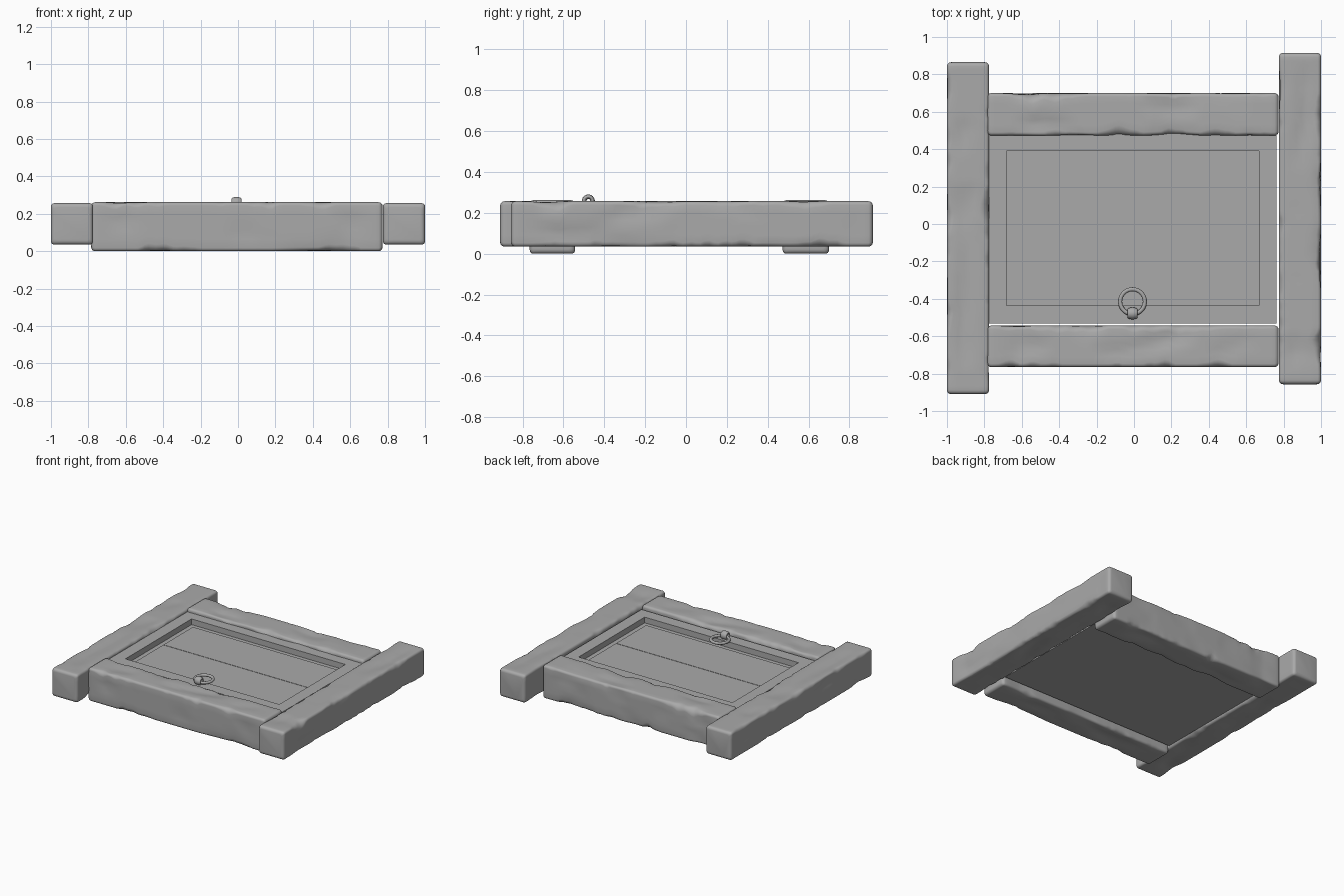
import bpy, bmesh, math
from mathutils import Vector, noise

if "Cube" in bpy.data.objects:
    bpy.data.objects.remove(bpy.data.objects["Cube"])

grey = bpy.data.materials.new("stone_grey")
grey.diffuse_color = (0.4, 0.4, 0.4, 1)
grey.use_nodes = True
grey.node_tree.nodes["Principled BSDF"].inputs["Base Color"].default_value = grey.diffuse_color


def finish(bm, name, smooth=True):
    bmesh.ops.recalc_face_normals(bm, faces=bm.faces)
    me = bpy.data.meshes.new(name)
    bm.to_mesh(me)
    bm.free()
    me.materials.append(grey)
    ob = bpy.data.objects.new(name, me)
    bpy.context.collection.objects.link(ob)
    if smooth:
        bpy.ops.object.select_all(action='DESELECT')
        ob.select_set(True)
        bpy.context.view_layer.objects.active = ob
        bpy.ops.object.shade_smooth_by_angle(angle=math.radians(40))
    return ob


def section(w, h, t, length, seed):
    """Rounded rectangle with worn corners and gently dented sides."""
    fade = min(1, max(0, (min(t, length - t) - 0.05) / 0.12))
    corners = [(1, -1), (1, 1), (-1, 1), (-1, -1)]
    arcs = []
    for k, (sx, sy) in enumerate(corners):
        n = noise.noise(Vector((t * 5.5, k * 7.3, seed)))
        n += 0.5 * noise.noise(Vector((t * 15, k * 3.1, seed + 5)))
        r = 0.018 + fade * 0.045 * max(0, n)
        a0 = math.radians(-90 + 90 * k)
        arcs.append([Vector((sx * (w / 2 - r) + r * math.cos(a0 + i * math.pi / 8),
                             sy * (h / 2 - r) + r * math.sin(a0 + i * math.pi / 8)))
                     for i in range(5)])
    pts = []
    for k in range(4):
        pts += arcs[k]
        a, b = arcs[k][-1], arcs[(k + 1) % 4][0]
        pts += [a.lerp(b, i / 5) for i in range(1, 5)]
    out = []
    for p in pts:
        d = noise.noise(Vector((t * 3.5, p.x * 9 + seed, p.y * 9)))
        dent = fade * 0.02 * max(0, d)
        out.append(p * (1 - dent / max(p.length, 0.01)))
    return out


def beam(name, x, y, z, axis, seed):
    """Rough timber filling the ranges x, y, z and running along axis 0 or 1."""
    rng = (x, y, z)
    size = [b - a for a, b in rng]
    mid = [(a + b) / 2 for a, b in rng]
    length, w, h = size[axis], size[1 - axis], size[2]
    # rounded ends are loops that shrink toward the end faces
    R = 0.022
    cap = [(R * (1 - math.cos(a)), R * (1 - math.sin(a)))
           for a in (0, math.pi / 8, math.pi / 4, 3 * math.pi / 8, math.pi / 2)]
    n = 80
    stations = cap + [(R + (length - 2 * R) * i / n, 0) for i in range(1, n)]
    stations += [(length - t, s) for t, s in reversed(cap)]
    bm = bmesh.new()
    loops = []
    for t, shrink in stations:
        loop = []
        for p in section(w, h, t, length, seed):
            u = p.x * (1 - 2 * shrink / w)
            v = p.y * (1 - 2 * shrink / h)
            co = (t - length / 2, u) if axis == 0 else (u, t - length / 2)
            loop.append(bm.verts.new((mid[0] + co[0], mid[1] + co[1], mid[2] + v)))
        loops.append(loop)
    for a, b in zip(loops, loops[1:]):
        for i in range(len(a)):
            j = (i + 1) % len(a)
            bm.faces.new((a[i], a[j], b[j], b[i]))
    bm.faces.new(loops[0])
    bm.faces.new(loops[-1])
    return finish(bm, name)


def box(bm, x, y, z):
    verts = bmesh.ops.create_cube(bm, size=1)["verts"]
    for v in verts:
        v.co = [a + (c + 0.5) * (b - a) for c, (a, b) in zip(v.co, (x, y, z))]


# Frame timbers
beam("left_beam", (-1, -0.775), (-0.91, 0.865), (0.035, 0.257), 1, 1.7)
beam("right_beam", (0.775, 1), (-0.857, 0.915), (0.035, 0.257), 1, 14.2)
beam("front_beam", (-0.785, 0.773), (-0.765, -0.543), (0, 0.262), 0, 27.4)
beam("back_beam", (-0.785, 0.773), (0.473, 0.7), (0, 0.262), 0, 41.9)

# Door slab with a sunken centre
bm = bmesh.new()
box(bm, (-0.775, 0.762), (-0.531, 0.485), (0.055, 0.235))
top = max(bm.faces, key=lambda f: f.calc_center_median().z)
bmesh.ops.inset_region(bm, faces=[top], thickness=0.133)
floor = bmesh.ops.extrude_face_region(bm, geom=[top])["geom"]
bmesh.ops.translate(bm, vec=(0, 0, -0.045),
                    verts=[g for g in floor if isinstance(g, bmesh.types.BMVert)])
if top.is_valid:
    bmesh.ops.delete(bm, geom=[top], context='FACES_ONLY')
finish(bm, "door_slab", False)

# Two planks in the sunken centre, with a fine joint
for name, y in (("front_plank", (-0.397, -0.022)), ("back_plank", (-0.018, 0.351))):
    bm = bmesh.new()
    box(bm, (-0.641, 0.628), y, (0.185, 0.197))
    finish(bm, name, False)

# Pull ring lying on the door, and the staple that holds it
bpy.ops.mesh.primitive_torus_add(major_radius=0.066, minor_radius=0.011, major_segments=40,
                                 minor_segments=12, location=(-0.008, -0.415, 0.247))
ring = bpy.context.object
ring.name = "pull_ring"
bpy.ops.mesh.primitive_torus_add(major_radius=0.021, minor_radius=0.011, major_segments=24,
                                 minor_segments=12, location=(-0.008, -0.478, 0.258),
                                 rotation=(0, math.pi / 2, 0))
staple = bpy.context.object
staple.name = "ring_staple"
staple.scale = (1, 1, 2.5)
for ob in (ring, staple):
    ob.data.materials.append(grey)
    ob.data.shade_smooth()
